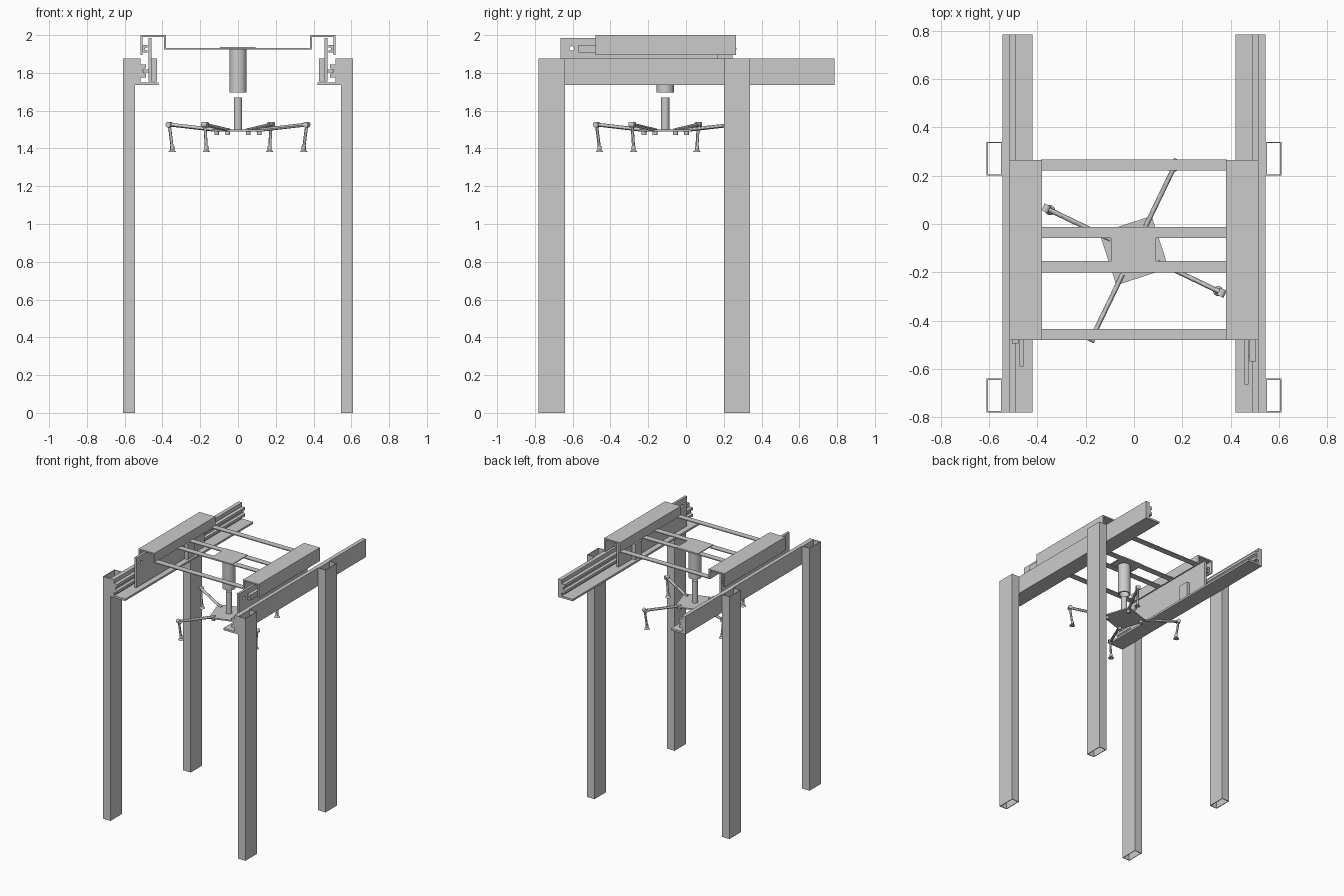
import bpy, bmesh, math
from mathutils import Vector

if "Cube" in bpy.data.objects:
    bpy.data.objects.remove(bpy.data.objects["Cube"])

CY = -0.11  # depth of the lifting axis


def finish(name, bm, smooth=False):
    bmesh.ops.recalc_face_normals(bm, faces=bm.faces)
    me = bpy.data.meshes.new(name)
    bm.to_mesh(me)
    bm.free()
    ob = bpy.data.objects.new(name, me)
    bpy.context.collection.objects.link(ob)
    if smooth:
        bpy.context.view_layer.objects.active = ob
        ob.select_set(True)
        bpy.ops.object.shade_smooth_by_angle()
        ob.select_set(False)
    return ob


def extrude(name, prof, y0, y1, s=1):
    """Extrude an (x, z) profile along y; s mirrors it in x."""
    bm = bmesh.new()
    f = bm.faces.new([bm.verts.new((s * x, y0, z)) for x, z in prof])
    r = bmesh.ops.extrude_face_region(bm, geom=[f])
    bmesh.ops.translate(bm, vec=(0, y1 - y0, 0),
                        verts=[v for v in r['geom'] if isinstance(v, bmesh.types.BMVert)])
    return finish(name, bm)


def box(name, x0, x1, y0, y1, z0, z1, s=1):
    return extrude(name, [(x0, z0), (x1, z0), (x1, z1), (x0, z1)], y0, y1, s)


def rod(name, a, b, r, n=24, r2=None):
    a, b = Vector(a), Vector(b)
    bm = bmesh.new()
    bmesh.ops.create_cone(bm, cap_ends=True, segments=n, radius1=r,
                          radius2=r if r2 is None else r2, depth=(b - a).length)
    q = (b - a).to_track_quat('Z', 'Y')
    bmesh.ops.rotate(bm, matrix=q.to_matrix(), verts=bm.verts)
    bmesh.ops.translate(bm, vec=(a + b) / 2, verts=bm.verts)
    return finish(name, bm, True)


def tube(name, outer, inner, z0, z1, smooth=False):
    """Open tube between two matching (x, y) loops."""
    bm = bmesh.new()
    rings = [[bm.verts.new((x, y, z)) for x, y in loop]
             for loop, z in ((outer, z0), (outer, z1), (inner, z1), (inner, z0))]
    n = len(outer)
    for k in range(4):
        p, q = rings[k], rings[(k + 1) % 4]
        for i in range(n):
            bm.faces.new((p[i], p[(i + 1) % n], q[(i + 1) % n], q[i]))
    return finish(name, bm, smooth)


def rect(x0, x1, y0, y1):
    return [(x0, y0), (x1, y0), (x1, y1), (x0, y1)]


def circle(r, n=32):
    return [(r * math.cos(2 * math.pi * i / n), CY + r * math.sin(2 * math.pi * i / n)) for i in range(n)]


def guide(x, z, w, h):
    """Grooved linear guide section."""
    return [(x, z), (x - w, z), (x - w, z + h * .28), (x - w * .45, z + h * .4),
            (x - w * .45, z + h * .6), (x - w, z + h * .72), (x - w, z + h), (x, z + h)]


for s, side in ((1, "right"), (-1, "left")):
    # hollow posts
    for y0, end in ((-0.78, "front"), (0.2, "back")):
        t = 0.005
        tube(f"{end}_{side}_post", rect(s * .545, s * .61, y0, y0 + .14),
             rect(s * (.545 + t), s * (.61 - t), y0 + t, y0 + .14 - t), 0, 1.875)
    # long L beam with its guide
    extrude(f"{side}_beam", [(.545, 1.735), (.42, 1.735), (.42, 1.75), (.515, 1.75),
                             (.515, 1.875), (.545, 1.875)], -0.78, 0.785, s)
    extrude(f"{side}_beam_guide", guide(.515, 1.775, .027, .07), -0.78, 0.785, s)
    # sliding plate with a hole near its front end, staggered per side
    d = 0 if s > 0 else 0.075
    plate = box(f"{side}_sliding_plate", .457, .475, -0.665 + d, 0.17 + d, 1.755, 1.985, s)
    cut = rod(f"{side}_hole_cutter", (s * .4, -0.605 + d, 1.93), (s * .55, -0.605 + d, 1.93), .012)
    cut.hide_render = True
    cut.hide_set(True)
    m = plate.modifiers.new("hole", 'BOOLEAN')
    m.object = cut
    m.operation = 'DIFFERENCE'
    box(f"{side}_drive_block", .43, .457, d - .075, d + .005, 1.755, 1.875, s)
    for k, y in enumerate((-0.55, 0.0)):
        box(f"{side}_lower_slider_{k}", .475, .5, y + d, y + d + .1, 1.803, 1.817, s)
    # covering channel and its guide
    extrude(f"{side}_channel", [(.515, 1.895), (.515, 2), (.38, 2), (.38, 1.925), (.392, 1.925),
                                (.392, 1.99), (.505, 1.99), (.505, 1.895)], -0.48, 0.265, s)
    extrude(f"{side}_channel_guide", guide(.505, 1.907, .026, .04), -0.57 + d, 0.17 + d, s)

# flat cross bars and mounting plate
for k, y in enumerate((-0.457, -0.177, -0.035, 0.244)):
    box(f"cross_bar_{k}", -.385, .385, y - .023, y + .023, 1.925, 1.932)
box("mounting_plate", -.095, .092, -0.2, -0.012, 1.929, 1.936)

# lifting cylinder and rod
tube("lift_cylinder", circle(.046), circle(.036), 1.695, 1.93, True)
rod("lift_rod", (0, CY, 1.495), (0, CY, 1.67), .022, 32)

# rotated square gripper plate
bm = bmesh.new()
c = [math.radians(63 + 90 * i) for i in range(4)]
f = bm.faces.new([bm.verts.new((.161 * math.cos(a), CY + .161 * math.sin(a), 1.49)) for a in c])
r = bmesh.ops.extrude_face_region(bm, geom=[f])
bmesh.ops.translate(bm, vec=(0, 0, .01), verts=[v for v in r['geom'] if isinstance(v, bmesh.types.BMVert)])
finish("gripper_plate", bm)

# four arms with legs and suction feet
for i in range(4):
    a = math.radians(64.3 + 90 * i)

    def P(rad, z, side=0):
        return (rad * math.cos(a) - side * math.sin(a), CY + rad * math.sin(a) + side * math.cos(a), z)
    rod(f"arm_{i}", P(.11, 1.496), P(.40, 1.526), .010, 12)
    rod(f"arm_bolt_{i}", P(.125, 1.47), P(.125, 1.492), .013, 16)
    rod(f"arm_joint_{i}", P(.403, 1.526, -.016), P(.403, 1.526, .016), .015, 16)
    rod(f"leg_{i}", P(.403, 1.52), P(.386, 1.40), .008, 12)
    rod(f"ankle_{i}", P(.386, 1.392), P(.386, 1.412), .011, 16)
    rod(f"foot_{i}", P(.386, 1.38), P(.386, 1.394), .021, 24, .010)
